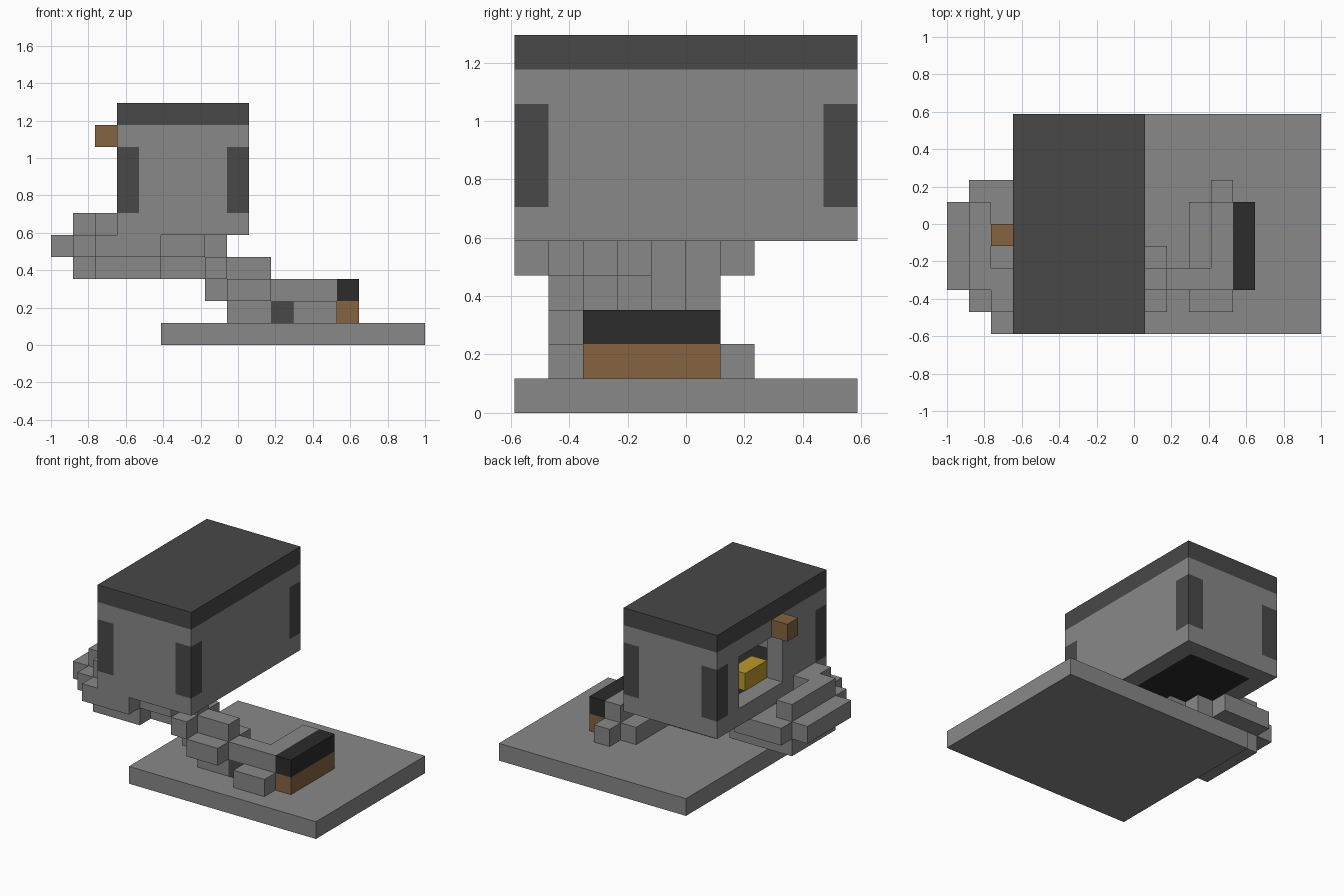
import bpy, bmesh, math
from mathutils import Vector

cube = bpy.data.objects.get("Cube")
if cube:
    bpy.data.objects.remove(cube, do_unlink=True)

U = 2 / 17                      # size of one block
ORIGIN = Vector((-1, -5 * U, 0))


def material(name, rgb):
    m = bpy.data.materials.new(name)
    m.use_nodes = True
    m.diffuse_color = (*rgb, 1)
    bsdf = m.node_tree.nodes["Principled BSDF"]
    bsdf.inputs["Base Color"].default_value = (*rgb, 1)
    bsdf.inputs["Roughness"].default_value = 0.9
    return m


grey = material("stone grey", (0.246, 0.246, 0.246))
dark = material("dark grey", (0.065, 0.065, 0.065))
black = material("black", (0.025, 0.025, 0.025))
brown = material("wood brown", (0.235, 0.127, 0.051))
yellow = material("yellow", (0.50, 0.32, 0.025))

cells = {}                      # block position -> part name
parts = {}                      # part name -> material


def fill(part, mat, xs, ys, zs):
    """Claim a box of blocks for a part; later parts replace earlier ones."""
    parts[part] = mat
    for i in range(*xs):
        for j in range(*ys):
            for k in range(*zs):
                cells[i, j, k] = part


def clear(xs, ys, zs):
    for i in range(*xs):
        for j in range(*ys):
            for k in range(*zs):
                cells.pop((i, j, k), None)


# Ground slab
fill("ground_slab", grey, (5, 17), (0, 10), (0, 1))

# House: hollow walls, doorway, roof, floor and corner windows
fill("house_walls", grey, (3, 9), (0, 10), (5, 10))
clear((4, 8), (1, 9), (6, 10))
clear((3, 4), (4, 8), (6, 9))
fill("roof", dark, (3, 9), (0, 10), (10, 11))
fill("floor", black, (4, 8), (1, 9), (5, 6))
for i in (3, 8):
    for j in (0, 9):
        fill("corner_windows", dark, (i, i + 1), (j, j + 1), (6, 9))
fill("bench", yellow, (4, 5), (4, 6), (6, 7))
fill("door_lamp", brown, (2, 3), (4, 5), (9, 10))

# Porch outside the doorway
fill("porch_rim", grey, (1, 2), (2, 6), (5, 6))
fill("porch_rim", grey, (2, 3), (1, 3), (5, 6))

# Rock under the house: one row of blocks per step in depth
for j, (start, end) in enumerate([(2, 5), (1, 7), (0, 8), (0, 7), (0, 6), (0, 5), (1, 4)]):
    fill("upper_rock", grey, (start, end), (j, j + 1), (4, 5))
for j, (start, end) in enumerate([(2, 5), (1, 10), (1, 8), (1, 6), (1, 5)], 1):
    fill("lower_rock", grey, (start, end), (j, j + 1), (3, 4))
fill("lower_rock", grey, (7, 8), (1, 2), (3, 4))

# Bridge down to the slab
fill("bridge", grey, (8, 10), (1, 2), (2, 3))
fill("bridge", grey, (7, 13), (2, 3), (2, 3))
fill("bridge", grey, (8, 10), (3, 4), (2, 3))
fill("bridge", grey, (12, 13), (2, 6), (2, 3))
fill("bridge_footing", grey, (8, 13), (2, 3), (1, 2))
fill("bridge_footing", grey, (11, 13), (1, 6), (1, 2))
fill("bridge_footing", grey, (12, 13), (6, 7), (1, 2))
fill("bridge_arch", dark, (10, 11), (2, 3), (1, 2))

# Two-tone chest at the end of the bridge
fill("chest_base", brown, (13, 14), (2, 6), (1, 2))
fill("chest_lid", black, (13, 14), (2, 6), (2, 3))


def build(part):
    """Make a mesh from the exposed block sides of one part."""
    bm = bmesh.new()
    for cell, owner in cells.items():
        if owner != part:
            continue
        centre = Vector(cell) + Vector((0.5, 0.5, 0.5))
        for axis in range(3):
            for sign in (-1, 1):
                n = Vector((0, 0, 0))
                n[axis] = sign
                if tuple(int(a + b) for a, b in zip(cell, n)) in cells:
                    continue
                a = Vector((0, 0, 0))
                a[(axis + 1) % 3] = 0.5
                b = n.cross(a)
                mid = centre + n / 2
                corners = (mid - a - b, mid + a - b, mid + a + b, mid - a + b)
                bm.faces.new([bm.verts.new(ORIGIN + c * U) for c in corners])
    bmesh.ops.remove_doubles(bm, verts=bm.verts[:], dist=0.001)
    bmesh.ops.dissolve_limit(bm, angle_limit=math.radians(1),
                             verts=bm.verts[:], edges=bm.edges[:])
    mesh = bpy.data.meshes.new(part)
    bm.to_mesh(mesh)
    bm.free()
    mesh.materials.append(parts[part])
    bpy.context.scene.collection.objects.link(bpy.data.objects.new(part, mesh))


for part in parts:
    build(part)
